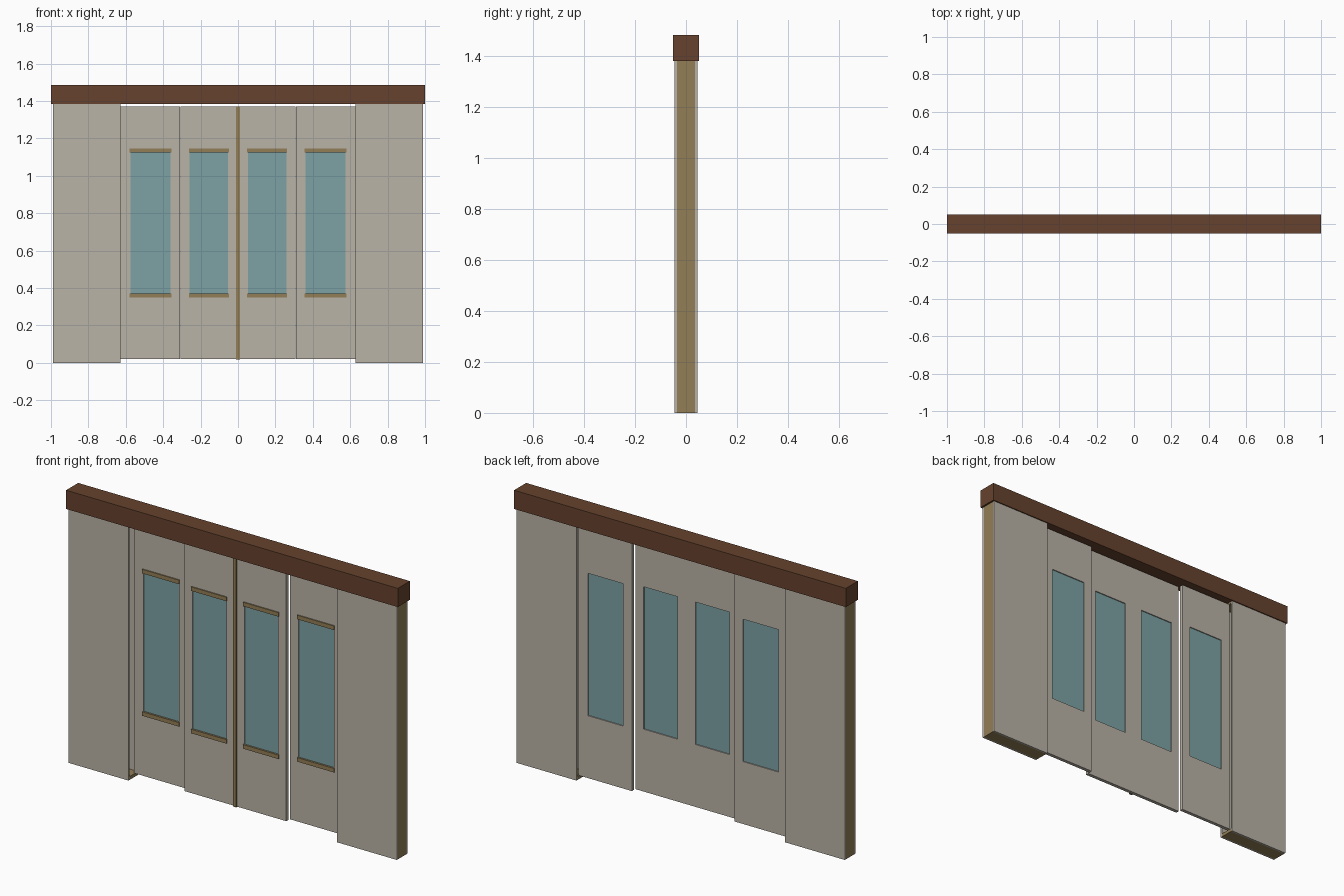
import bpy, bmesh

if "Cube" in bpy.data.objects:
    bpy.data.objects.remove(bpy.data.objects["Cube"])


def material(name, r, g, b):
    lin = lambda c: ((c / 255 + 0.055) / 1.055) ** 2.4
    m = bpy.data.materials.new(name)
    m.diffuse_color = (lin(r), lin(g), lin(b), 1)
    m.use_nodes = True
    m.node_tree.nodes["Principled BSDF"].inputs["Base Color"].default_value = m.diffuse_color
    return m


BEIGE = material("beige panel", 186, 179, 167)
TAN = material("tan wood", 146, 126, 86)
BROWN = material("dark brown beam", 102, 66, 45)
GLASS = material("blue green glass", 125, 162, 165)


def finish(name, bm, mat):
    bmesh.ops.recalc_face_normals(bm, faces=bm.faces)
    me = bpy.data.meshes.new(name)
    bm.to_mesh(me)
    bm.free()
    me.materials.append(mat)
    ob = bpy.data.objects.new(name, me)
    bpy.context.collection.objects.link(ob)
    return ob


def box(name, x, y, z, mat):
    """Box from (min, max) ranges."""
    bm = bmesh.new()
    bmesh.ops.create_cube(bm, size=1)
    for v in bm.verts:
        v.co = [r[0] if c < 0 else r[1] for c, r in zip(v.co, (x, y, z))]
    return finish(name, bm, mat)


def frame(name, x, y, z, hx, hz, mat):
    """Slab facing y with a rectangular opening hx by hz."""
    bm = bmesh.new()

    def ring(a, b, d):
        return [bm.verts.new(p) for p in ((a[0], d, b[0]), (a[1], d, b[0]),
                                          (a[1], d, b[1]), (a[0], d, b[1]))]
    loops = [ring(x, z, y[0]), ring(x, z, y[1]), ring(hx, hz, y[1]), ring(hx, hz, y[0])]
    for k in range(4):
        p, q = loops[k], loops[(k + 1) % 4]
        for i in range(4):
            j = (i + 1) % 4
            bm.faces.new((p[i], p[j], q[j], q[i]))
    return finish(name, bm, mat)


def span(s, a, b):
    return tuple(sorted((s * a, s * b)))


# header beam
box("header_beam", (-1, 1), (-0.052, 0.052), (1.383, 1.485), BROWN)

WZ = (0.36, 1.136)
for s, side in ((-1, "left"), (1, "right")):
    # hollow wall pocket: two skins around an end post and base and top rails
    px = span(s, 0.628, 0.99)
    for t, face in ((-1, "front"), (1, "back")):
        box(f"{side}_pocket_{face}_skin", px, span(t, 0.036, 0.046), (0, 1.383), BEIGE)
    box(f"{side}_pocket_end_post", span(s, 0.955, 0.99), (-0.036, 0.036), (0, 1.383), TAN)
    box(f"{side}_pocket_base_rail", span(s, 0.628, 0.955), (-0.036, 0.036), (0, 0.018), TAN)
    box(f"{side}_pocket_top_rail", span(s, 0.628, 0.955), (-0.036, 0.036), (1.372, 1.383), TAN)

    # sliding leaves: inner pair in front, outer pair behind
    for kind, lx, wx, y in (("inner", (0, 0.307), (0.054, 0.258), (-0.023, -0.004)),
                            ("outer", (0.309, 0.63), (0.361, 0.574), (0.006, 0.025))):
        n = f"{side}_{kind}"
        frame(f"{n}_door_leaf", span(s, *lx), y, (0.02, 1.37), span(s, *wx), WZ, BEIGE)
        mid = (y[0] + y[1]) / 2
        box(f"{n}_window_pane", span(s, *wx), (mid - 0.004, mid + 0.004), WZ, GLASS)
        # tan trim bars above and below the window
        for zc, pos in ((WZ[0], "bottom"), (WZ[1], "top")):
            box(f"{n}_window_{pos}_trim", span(s, wx[0] - 0.005, wx[1] + 0.005),
                (y[0] - 0.006, y[0] + 0.004), (zc - 0.011, zc + 0.011), TAN)

# cover strip over the centre joint
box("centre_cover_strip", (-0.01, 0.01), (-0.03, -0.02), (0.018, 1.371), TAN)
